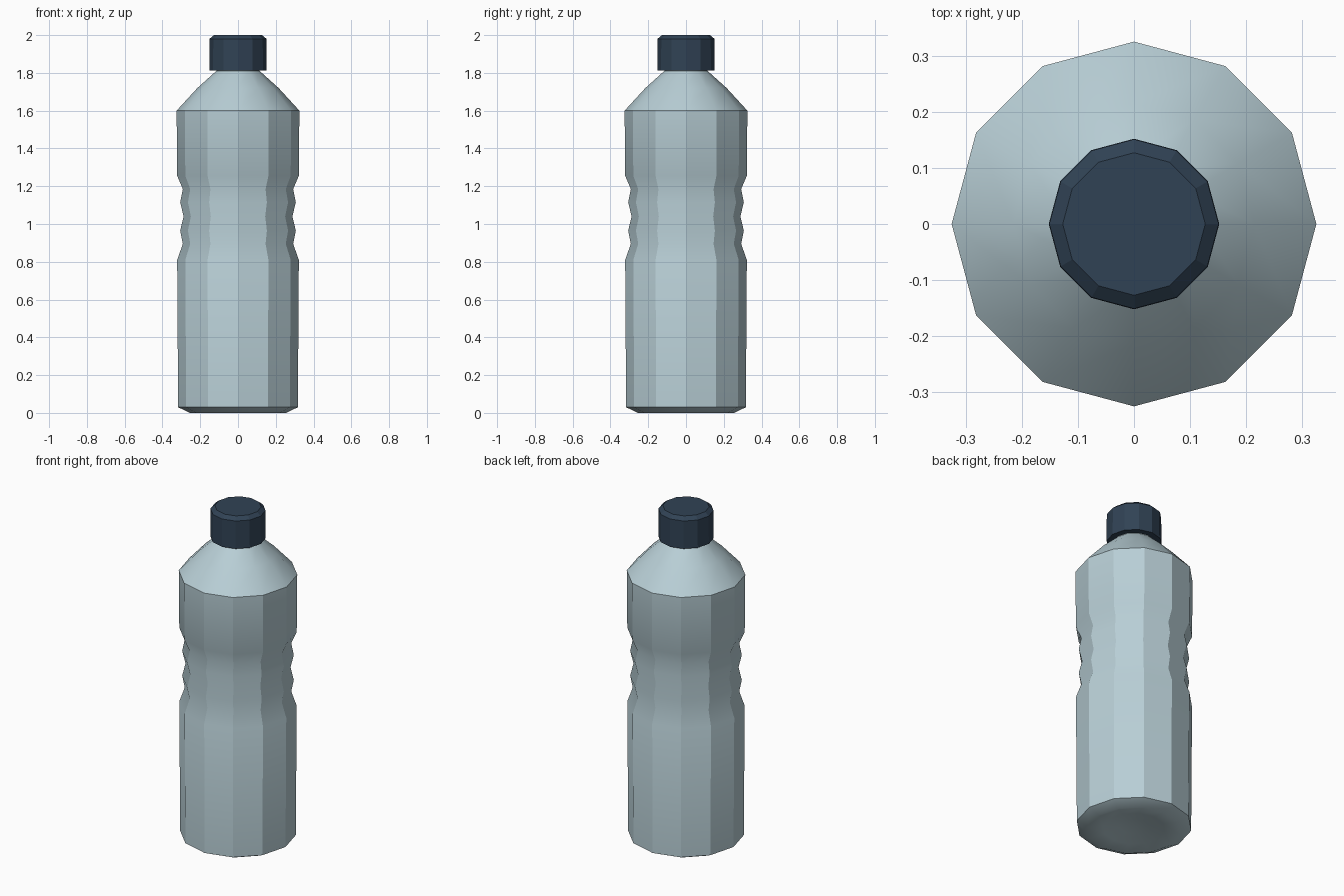
import bpy, bmesh
from math import cos, sin, pi

if "Cube" in bpy.data.objects:
    bpy.data.objects.remove(bpy.data.objects["Cube"])

SIDES = 12


def material(name, color):
    m = bpy.data.materials.new(name)
    m.diffuse_color = (*color, 1)
    m.use_nodes = True
    m.node_tree.nodes["Principled BSDF"].inputs["Base Color"].default_value = m.diffuse_color
    return m


def lathe(name, profile, mat, sharp):
    """Revolve (radius, z) points; sharp(z0, z1, is_vertical) picks hard edges."""
    bm = bmesh.new()
    rings = []
    for r, z in profile:
        if r == 0:
            rings.append([bm.verts.new((0, 0, z))] * SIDES)
        else:
            rings.append([bm.verts.new((r * cos(2 * pi * i / SIDES),
                                        r * sin(2 * pi * i / SIDES), z))
                          for i in range(SIDES)])
    for a, b in zip(rings, rings[1:]):
        for i in range(SIDES):
            j = (i + 1) % SIDES
            quad = list(dict.fromkeys((a[i], a[j], b[j], b[i])))
            bm.faces.new(quad).smooth = True
    bmesh.ops.recalc_face_normals(bm, faces=bm.faces)
    for e in bm.edges:
        z0, z1 = sorted(v.co.z for v in e.verts)
        e.smooth = not sharp(z0, z1, z1 - z0 > 1e-5)
    mesh = bpy.data.meshes.new(name)
    bm.to_mesh(mesh)
    bm.free()
    mesh.materials.append(mat)
    obj = bpy.data.objects.new(name, mesh)
    bpy.context.collection.objects.link(obj)
    return obj


# Bottle: dished base, straight lower wall, ribbed grip, sloped shoulder, neck
BASE, RIM, NECK = 0.03, 1.60, 1.81
bottle = [(0, 0.03), (0.08, 0.025), (0.17, 0.012), (0.255, 0), (0.317, BASE),
          (0.322, 0.81), (0.292, 0.895), (0.306, 0.965), (0.288, 1.04),
          (0.306, 1.115), (0.292, 1.185), (0.322, 1.255), (0.325, RIM),
          (0.215, 1.72), (0.115, NECK), (0.115, 1.92), (0, 1.92)]


def bottle_sharp(z0, z1, vertical):
    if vertical:
        return z0 > BASE - 0.001 and z1 < RIM + 0.001 and z1 > 0.1
    return any(abs(z0 - z) < 0.001 for z in (RIM, NECK, 1.92)) or \
        abs(z0 - BASE) < 0.001


lathe("bottle", bottle, material("pale_blue_plastic", (0.48, 0.62, 0.67)),
      bottle_sharp)

# Screw cap with chamfered top, flat faceted
cap = [(0.115, 1.813), (0.152, 1.813), (0.151, 1.98), (0.127, 2.0), (0, 2.0)]
lathe("cap", cap, material("navy_plastic", (0.03, 0.055, 0.09)),
      lambda z0, z1, vertical: True)
